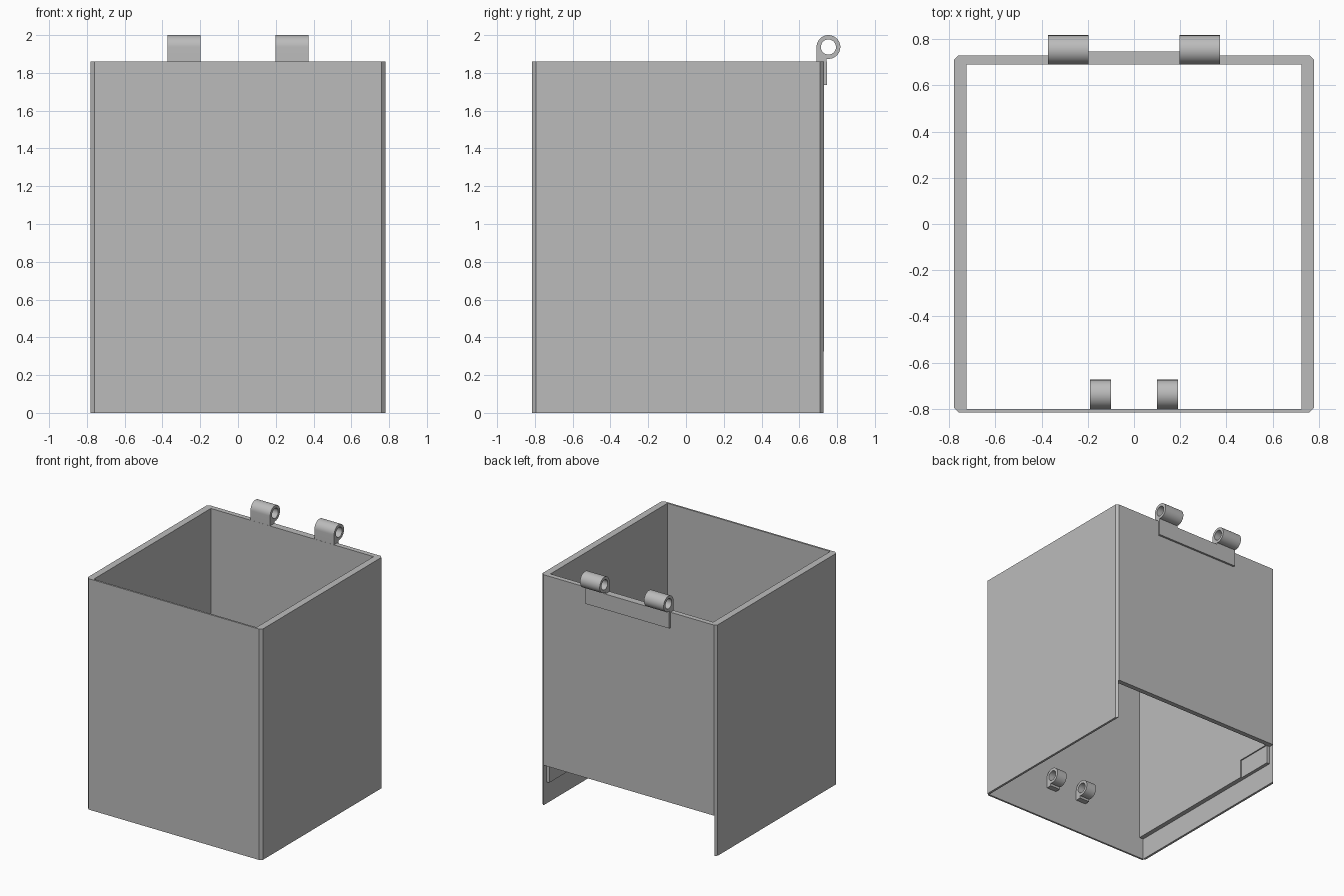
import bpy, bmesh
from math import pi, cos, sin, asin, radians

if "Cube" in bpy.data.objects:
    bpy.data.objects.remove(bpy.data.objects["Cube"], do_unlink=True)

grey = bpy.data.materials.new("plain grey")
grey.use_nodes = True
grey.diffuse_color = (0.5, 0.5, 0.5, 1)
grey.node_tree.nodes["Principled BSDF"].inputs["Base Color"].default_value = (0.5, 0.5, 0.5, 1)


def prism(name, outline, z0, z1):
    """Extrude an xy outline from z0 to z1."""
    bm = bmesh.new()
    face = bm.faces.new([bm.verts.new((x, y, z0)) for x, y in outline])
    top = bmesh.ops.extrude_face_region(bm, geom=[face])["geom"]
    bmesh.ops.translate(bm, vec=(0, 0, z1 - z0),
                        verts=[v for v in top if isinstance(v, bmesh.types.BMVert)])
    bmesh.ops.recalc_face_normals(bm, faces=bm.faces)
    mesh = bpy.data.meshes.new(name)
    bm.to_mesh(mesh)
    bm.free()
    mesh.materials.append(grey)
    obj = bpy.data.objects.new(name, mesh)
    bpy.context.collection.objects.link(obj)
    return obj


def block(name, x, y0, y1, z0, z1):
    return prism(name, [(-x, y0), (x, y0), (x, y1), (-x, y1)], z0, z1)


def select_only(obj):
    bpy.ops.object.select_all(action="DESELECT")
    obj.select_set(True)
    bpy.context.view_layer.objects.active = obj


def cut(target, cutter):
    mod = target.modifiers.new("cut", "BOOLEAN")
    mod.operation, mod.solver, mod.object = "DIFFERENCE", "EXACT", cutter
    select_only(target)
    bpy.ops.object.modifier_apply(modifier=mod.name)
    bpy.data.objects.remove(cutter, do_unlink=True)


def knuckle(name, x, half, y, z, radius, hole, leaf, bottom):
    """Hinge eye with a flat leaf running down from its tangent side."""
    end = -pi / 2 - asin((radius - leaf) / radius)
    steps = 40
    outer = [(radius * cos(a), radius * sin(a)) for a in
             [pi + (end - pi) * i / steps for i in range(steps + 1)]]
    outer += [(leaf - radius, bottom - z), (-radius, bottom - z)]
    inner = [(hole * cos(2 * pi * i / 32), hole * sin(2 * pi * i / 32)) for i in range(32)]
    curve = bpy.data.curves.new(name, "CURVE")
    curve.dimensions, curve.fill_mode, curve.extrude = "2D", "BOTH", half
    for points in (outer, inner):
        spline = curve.splines.new("POLY")
        spline.points.add(len(points) - 1)
        for p, (u, v) in zip(spline.points, points):
            p.co = (u, v, 0, 1)
        spline.use_cyclic_u = True
    curve.materials.append(grey)
    obj = bpy.data.objects.new(name, curve)
    bpy.context.collection.objects.link(obj)
    obj.location = (x, y, z)
    obj.rotation_euler = (pi / 2, 0, pi / 2)
    select_only(obj)
    bpy.ops.object.convert(target="MESH")
    bm = bmesh.new()
    bm.from_mesh(obj.data)
    bmesh.ops.remove_doubles(bm, verts=bm.verts, dist=0.0001)
    bmesh.ops.recalc_face_normals(bm, faces=bm.faces)
    bm.to_mesh(obj.data)
    bm.free()
    bpy.ops.object.shade_smooth_by_angle(angle=radians(30))


# Open box shell with chamfered upright edges
X, FRONT, BACK, TOP, C = 0.78, -0.815, 0.73, 1.86, 0.02
half_outline = [(X - C, FRONT), (X, FRONT + C), (X, BACK - C), (X - C, BACK)]
shell = prism("box_shell", half_outline + [(-x, y) for x, y in reversed(half_outline)], 0, TOP)

# Hollow, thin lower skirt, shallow side recesses and rear opening
cut(shell, block("hollow", 0.725, -0.8, 0.69, -0.1, 2))
cut(shell, block("skirt_step", 0.762, -0.8, 0.69, -0.1, 0.175))
cut(shell, block("side_recess", 0.735, 0.39, 0.69, 0.1, 0.325))
cut(shell, block("rear_opening", 0.762, 0.6899, 1, -0.1, 0.325))

# Rear hinge plate
block("rear_hinge_plate", 0.372, 0.729, 0.746, 1.735, TOP)

# Hinge eyes: a pair on the rear rim, a pair inside the front wall
for side, s in (("left", 1), ("right", -1)):
    knuckle("rear_hinge_" + side, s * 0.285, 0.0875, 0.754, 1.937, 0.063, 0.04, 0.054, TOP)
    knuckle("front_hinge_" + side, s * 0.145, 0.045, -0.737, 0.35, 0.063, 0.04, 0.045, 0.27)
